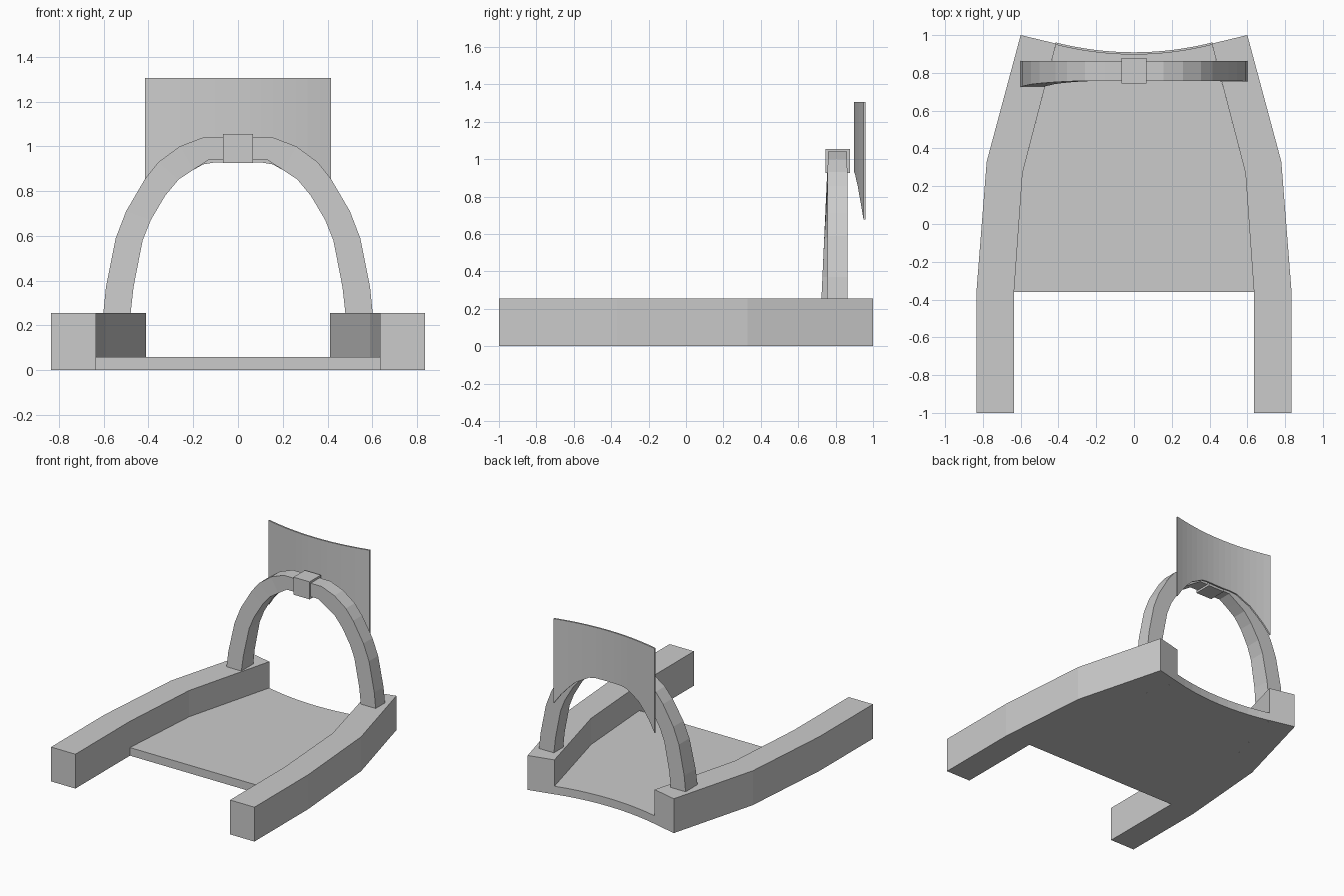
import bpy, bmesh

if "Cube" in bpy.data.objects:
    bpy.data.objects.remove(bpy.data.objects["Cube"])


def make(name, sections):
    """Loft a closed, capped solid through matching rings of points."""
    bm = bmesh.new()
    rings = [[bm.verts.new(p) for p in s] for s in sections]
    n = len(rings[0])
    for a, b in zip(rings, rings[1:]):
        for i in range(n):
            j = (i + 1) % n
            bm.faces.new((a[i], a[j], b[j], b[i]))
    bm.faces.new(rings[0])
    bm.faces.new(rings[-1])
    bmesh.ops.recalc_face_normals(bm, faces=bm.faces[:])
    me = bpy.data.meshes.new(name)
    bm.to_mesh(me)
    bm.free()
    ob = bpy.data.objects.new(name, me)
    bpy.context.collection.objects.link(ob)
    return ob


def back_y(x):
    """Concave curve shared by the floor's rear edge and the panel."""
    return 0.903 + 0.052 * (x / 0.415) ** 2


def bottom_z(x):
    """Lower edge of the panel, following the hoop."""
    pts = [(0, 0.928), (0.14, 0.928), (0.27, 0.855), (0.36, 0.755), (0.42, 0.67)]
    for (x0, z0), (x1, z1) in zip(pts, pts[1:]):
        if abs(x) <= x1:
            return z0 + (z1 - z0) * (abs(x) - x0) / (x1 - x0)
    return pts[-1][1]


# Side rails: bent in plan, rectangular section
outer = [(0.835, -1), (0.835, -0.37), (0.78, 0.33), (0.60, 1.0)]
inner = [(0.635, -1), (0.635, -0.36), (0.59, 0.27), (0.412, 0.955)]
for side, s in (("left", -1), ("right", 1)):
    make(side + "_rail", [
        [(s * o[0], o[1], 0), (s * i[0], i[1], 0),
         (s * i[0], i[1], 0.255), (s * o[0], o[1], 0.255)]
        for o, i in zip(outer, inner)])

# Floor plate between the rails, with a curved rear edge
curve = [-0.412 + 0.824 * k / 10 for k in range(11)]
plan = [(-0.59, 0.27), (-0.635, -0.36), (0.635, -0.36), (0.59, 0.27)]
plan += [(x, back_y(x)) for x in reversed(curve)]
make("floor_plate", [[(x, y, z) for x, y in plan] for z in (0, 0.06)])

# Hoop halves: rectangular section; the left leg is slightly deeper at its foot
hoop_out = [(0.602, 0.25), (0.59, 0.37), (0.546, 0.59), (0.50, 0.71),
            (0.415, 0.855), (0.355, 0.93), (0.26, 1.0), (0.155, 1.04), (0.05, 1.04)]
hoop_in = [(0.48, 0.25), (0.467, 0.37), (0.426, 0.58), (0.39, 0.67),
           (0.325, 0.78), (0.265, 0.852), (0.20, 0.895), (0.13, 0.94), (0.05, 0.94)]
for side, s, foot in (("left", -1, 0.724), ("right", 1, 0.755)):
    sections = []
    for (xo, zo), (xi, zi) in zip(hoop_out, hoop_in):
        t = min(1, (zo - 0.25) / 0.75)
        f = foot + (0.758 - foot) * t
        b = 0.864 - 0.002 * t
        sections.append([(s * xo, f, zo), (s * xo, b, zo),
                         (s * xi, b, zi), (s * xi, f, zi)])
    make(side + "_hoop_half", sections)

# Clamp block joining the halves
make("hoop_clamp", [[(x, 0.745, 0.925), (x, 0.878, 0.925),
                     (x, 0.878, 1.055), (x, 0.745, 1.055)]
                    for x in (-0.066, 0.066)])

# Thin curved back panel, cut away under the hoop
columns = [-0.415 + 0.83 * k / 16 for k in range(17)]
make("back_panel", [
    [(x, back_y(x) - 0.006, bottom_z(x)), (x, back_y(x) + 0.006, bottom_z(x)),
     (x, back_y(x) + 0.006, 1.305), (x, back_y(x) - 0.006, 1.305)]
    for x in columns])
